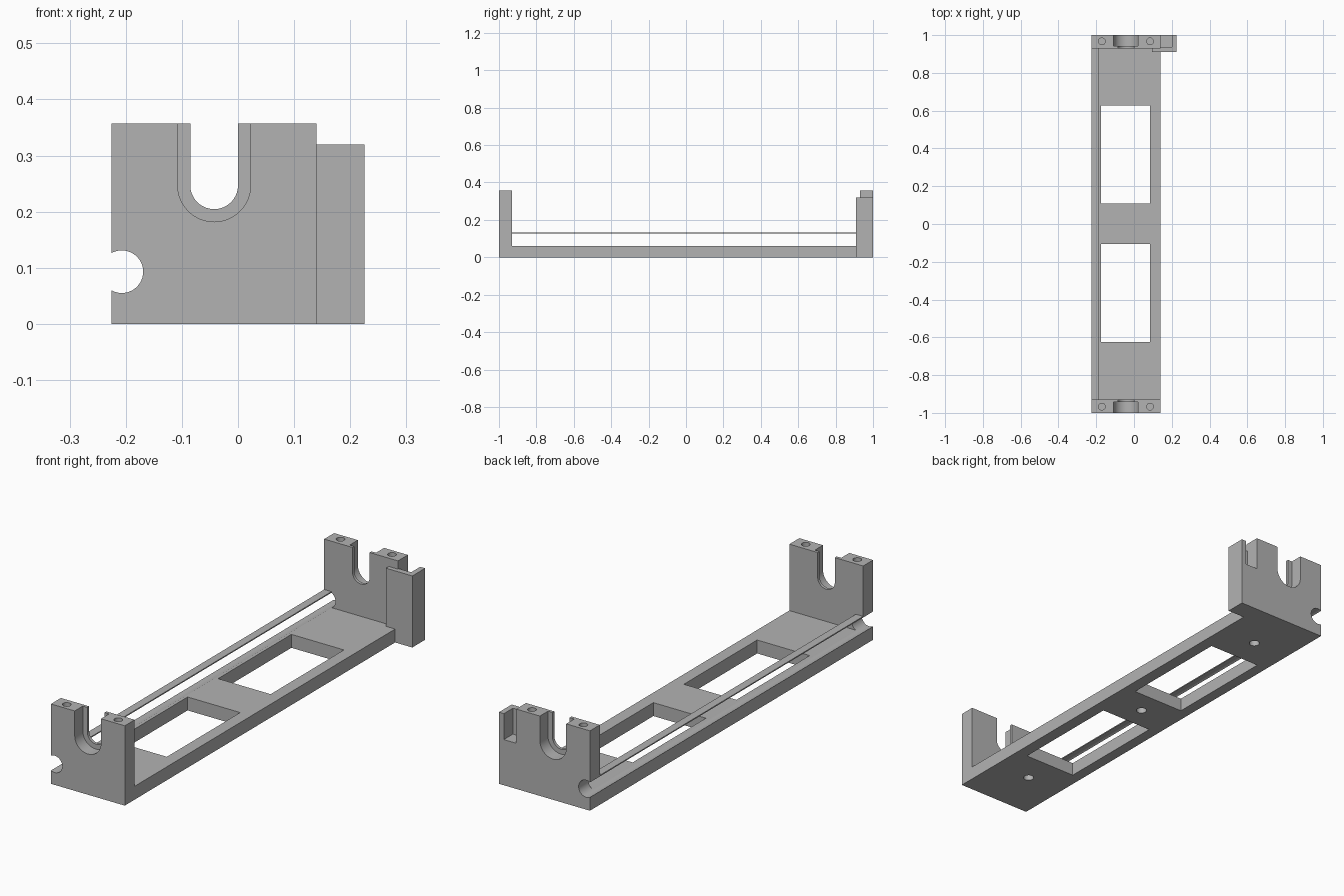
import bpy, bmesh, math

cube = bpy.data.objects.get("Cube")
if cube:
    bpy.data.objects.remove(cube, do_unlink=True)

# One plain grey for the whole bracket
grey = bpy.data.materials.new("plain grey")
grey.use_nodes = True
colour = (0.45, 0.45, 0.45, 1)
grey.diffuse_color = colour
grey.node_tree.nodes["Principled BSDF"].inputs["Base Color"].default_value = colour

LEFT, RIGHT = -0.225, 0.14          # body sides in x
MID = (LEFT + RIGHT) / 2
BASE, TOP = 0.06, 0.357             # plate and wall heights
INNER, LIP = 0.93, 0.943            # wall inner face, back of slot lip
ROD_X, ROD_Z, ROD_R = -0.207, 0.093, 0.038
RAIL_RIGHT = -0.189


def prism(name, points, start, end, axis="y"):
    """Extrude a closed profile: (x, z) along y, or (x, y) along z."""
    bm = bmesh.new()
    place = (lambda p, d: (p[0], d, p[1])) if axis == "y" else (lambda p, d: (p[0], p[1], d))
    face = bm.faces.new([bm.verts.new(place(p, start)) for p in points])
    moved = bmesh.ops.extrude_face_region(bm, geom=[face])
    shift = (0, end - start, 0) if axis == "y" else (0, 0, end - start)
    verts = [g for g in moved["geom"] if isinstance(g, bmesh.types.BMVert)]
    bmesh.ops.translate(bm, verts=verts, vec=shift)
    bmesh.ops.recalc_face_normals(bm, faces=bm.faces)
    mesh = bpy.data.meshes.new(name)
    bm.to_mesh(mesh)
    bm.free()
    mesh.materials.append(grey)
    obj = bpy.data.objects.new(name, mesh)
    bpy.context.collection.objects.link(obj)
    return obj


def box(name, x0, x1, y0, y1, z0, z1):
    return prism(name, [(x0, y0), (x1, y0), (x1, y1), (x0, y1)], z0, z1, "z")


def arc(cx, cy, r, a0, a1, n):
    return [(cx + r * math.cos(a0 + (a1 - a0) * i / n),
             cy + r * math.sin(a0 + (a1 - a0) * i / n)) for i in range(n + 1)]


def cylinder(cx, cy, r, start, end, axis, n=40):
    return prism("cutter", arc(cx, cy, r, 0, math.tau, n)[:-1], start, end, axis)


def slot(r, start, end):
    """U-shaped cutter, open at the top."""
    profile = arc(MID, 0.247, r, math.pi, math.tau, 32)
    return prism("cutter", profile + [(MID + r, 0.4), (MID - r, 0.4)], start, end)


def cut(obj, cutters):
    """Subtract each cutter, then remove it."""
    for cutter in cutters:
        cutter.hide_render = True
        mod = obj.modifiers.new("cut", "BOOLEAN")
        mod.operation = "DIFFERENCE"
        mod.solver = "EXACT"
        mod.object = cutter
        deps = bpy.context.evaluated_depsgraph_get()
        mesh = bpy.data.meshes.new_from_object(obj.evaluated_get(deps))
        obj.modifiers.clear()
        obj.data = mesh
        bpy.data.objects.remove(cutter, do_unlink=True)


def smooth(obj):
    bpy.ops.object.select_all(action="DESELECT")
    obj.select_set(True)
    bpy.context.view_layer.objects.active = obj
    bpy.ops.object.shade_smooth_by_angle(angle=math.radians(30))


# Base plate with two windows, rod groove and blind holes underneath
base = box("base_plate", LEFT, RIGHT, -INNER, INNER, 0, BASE)
cutters = [box("cutter", -0.175, 0.085, y, y + 0.518, -0.1, 0.2) for y in (-0.624, 0.109)]
cutters.append(cylinder(ROD_X, ROD_Z, ROD_R, -1.1, 1.1, "y"))
cutters += [cylinder(MID, y, 0.022, -0.1, 0.045, "z", 24) for y in (-0.765, 0, 0.765)]
cut(base, cutters)
smooth(base)

# End walls: stepped U slot, rod hole and screw holes
for name, side in (("front_wall", -1), ("back_wall", 1)):
    y0, y1 = sorted((side * INNER, side))
    wall = box(name, LEFT, RIGHT, y0, y1, 0, TOP)
    cutters = [slot(0.0425, -1.1 if side < 0 else 0.8, -0.8 if side < 0 else 1.1),
               slot(0.065, side * LIP, side * 1.1),
               cylinder(ROD_X, ROD_Z, ROD_R, side * 0.8, side * 1.1, "y")]
    cutters += [cylinder(MID + dx, side * 0.967, 0.018, 0.25, 0.4, "z", 24)
                for dx in (-0.1275, 0.1275)]
    cut(wall, cutters)
    smooth(wall)

# Thin rail bridging the walls, hollowed below by the rod
half_right = math.acos((RAIL_RIGHT - ROD_X) / ROD_R)
half_left = math.acos((LEFT - ROD_X) / ROD_R)
underside = arc(ROD_X, ROD_Z, ROD_R, half_left, half_right, 12)
rail_top = ROD_Z + ROD_R + 0.0006
rail = prism("rod_rail", underside + [(RAIL_RIGHT, rail_top), (LEFT, rail_top)], -INNER, INNER)
smooth(rail)

# Side clip on the back wall: overlapping plate, outer cheek and open pocket
CLIP_X, CLIP_Y, CLIP_Z = 0.225, 0.91, 0.32
box("clip_tab", 0.095, RIGHT, CLIP_Y, INNER, BASE - 0.001, CLIP_Z)
clip = box("side_clip", RIGHT, CLIP_X, CLIP_Y, 1, 0, CLIP_Z)
cut(clip, [box("cutter", RIGHT - 0.01, 0.201, 0.936, 1.1, 0.204, 0.4)])
